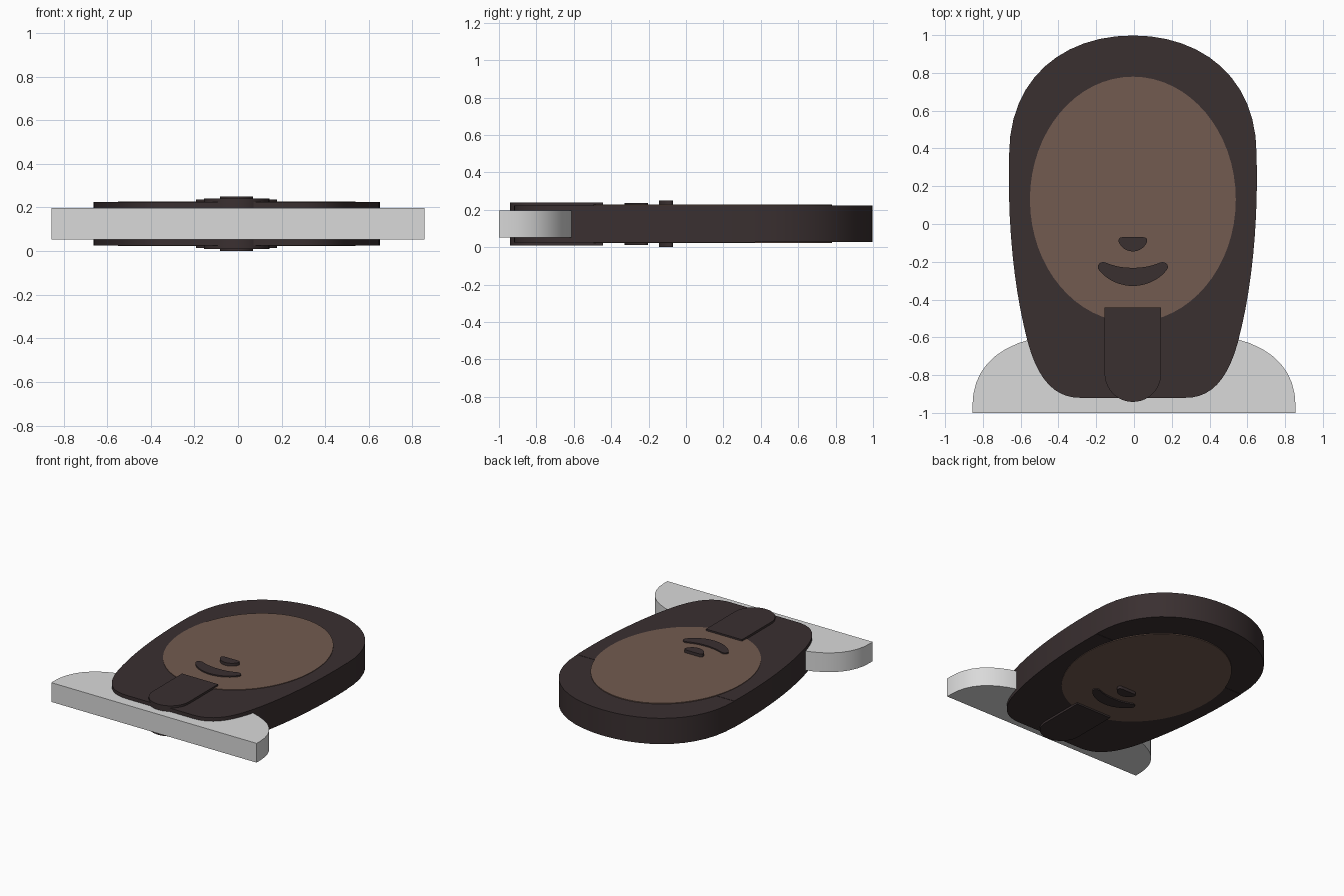
import bpy
import bmesh
from mathutils import Vector
from mathutils.geometry import interpolate_bezier

if "Cube" in bpy.data.objects:
    bpy.data.objects.remove(bpy.data.objects["Cube"], do_unlink=True)

MID_Z = 0.125      # every layer is centred on this height
HEAD_X = -0.006    # slight sideways offset of the head


def material(name, rgb):
    mat = bpy.data.materials.new(name)
    mat.use_nodes = True
    mat.diffuse_color = (*rgb, 1)
    bsdf = next(n for n in mat.node_tree.nodes if n.type == "BSDF_PRINCIPLED")
    bsdf.inputs["Base Color"].default_value = (*rgb, 1)
    return mat


dark_brown = material("dark brown", (0.042, 0.029, 0.030))
skin_brown = material("skin brown", (0.170, 0.104, 0.080))
light_grey = material("light grey", (0.70, 0.70, 0.70))


def half_path(start, *steps, segments=10):
    """Right half of an outline: a step is an end point or (handle, handle, end)."""
    pts = [Vector((*start, 0))]
    for step in steps:
        if len(step) == 2:
            pts.append(Vector((*step, 0)))
        else:
            h1, h2, end = (Vector((*p, 0)) for p in step)
            pts += interpolate_bezier(pts[-1], h1, h2, end, segments + 1)[1:]
    return pts


def slab(name, half, thickness, mat, x=HEAD_X):
    """Mirror the half outline and extrude it evenly about the middle height."""
    outline = half + [Vector((-p.x, p.y, 0)) for p in reversed(half) if p.x > 1e-5]
    bm = bmesh.new()
    face = bm.faces.new([bm.verts.new((p.x, p.y, -thickness / 2)) for p in outline])
    top = bmesh.ops.extrude_face_region(bm, geom=[face])["geom"]
    moved = [g for g in top if isinstance(g, bmesh.types.BMVert)]
    bmesh.ops.translate(bm, verts=moved, vec=(0, 0, thickness))
    bmesh.ops.recalc_face_normals(bm, faces=bm.faces)
    mesh = bpy.data.meshes.new(name)
    bm.to_mesh(mesh)
    bm.free()
    mesh.materials.append(mat)
    obj = bpy.data.objects.new(name, mesh)
    obj.location = (x, 0, MID_Z)
    bpy.context.collection.objects.link(obj)
    bpy.ops.object.select_all(action="DESELECT")
    obj.select_set(True)
    bpy.context.view_layer.objects.active = obj
    bpy.ops.object.shade_smooth_by_angle()
    return obj


# Shoulders: flat front edge with rounded ends
slab("shoulders", half_path(
    (0, -0.58), (0.35, -0.58),
    ((0.7, -0.6), (0.855, -0.75), (0.855, -0.96)),
    (0.855, -1), (0, -1)), 0.145, light_grey, x=0)

# Hair: domed crown above, tapering sides below
slab("hair_crown", half_path(
    (0, 0.998), ((0.37, 0.998), (0.655, 0.77), (0.655, 0.37)),
    (0, 0.37), segments=12), 0.194, dark_brown)
slab("hair_sides", half_path(
    (0, 0.37), (0.655, 0.37),
    ((0.665, 0), (0.63, -0.35), (0.555, -0.63)),
    ((0.50, -0.83), (0.41, -0.92), (0.28, -0.92)),
    (0, -0.92)), 0.198, dark_brown)

# Face: tall oval, showing on both sides
K = 0.5523
RX, RY, CY = 0.545, 0.65, 0.13
slab("face", half_path(
    (0, CY + RY),
    ((RX * K, CY + RY), (RX, CY + RY * K), (RX, CY)),
    ((RX, CY - RY * K), (RX * K, CY - RY), (0, CY - RY)),
    segments=16), 0.206, skin_brown)

# Mouth: curved smile with rounded corners
slab("mouth", half_path(
    (0, -0.232),
    ((0.06, -0.232), (0.10, -0.222), (0.145, -0.204)),
    ((0.17, -0.194), (0.2, -0.22), (0.178, -0.245)),
    ((0.14, -0.295), (0.07, -0.328), (0, -0.328))), 0.224, dark_brown)

# Chin piece: straight strip with a round end
slab("chin_strip", half_path(
    (0, -0.443), (0.15, -0.443), (0.15, -0.79),
    ((0.15, -0.875), (0.083, -0.942), (0, -0.942))), 0.230, dark_brown)

# Nose: flat top, rounded below
slab("nose", half_path(
    (0, -0.07), (0.055, -0.07),
    ((0.075, -0.07), (0.082, -0.085), (0.07, -0.105)),
    ((0.055, -0.13), (0.03, -0.145), (0, -0.145))), 0.250, dark_brown)
